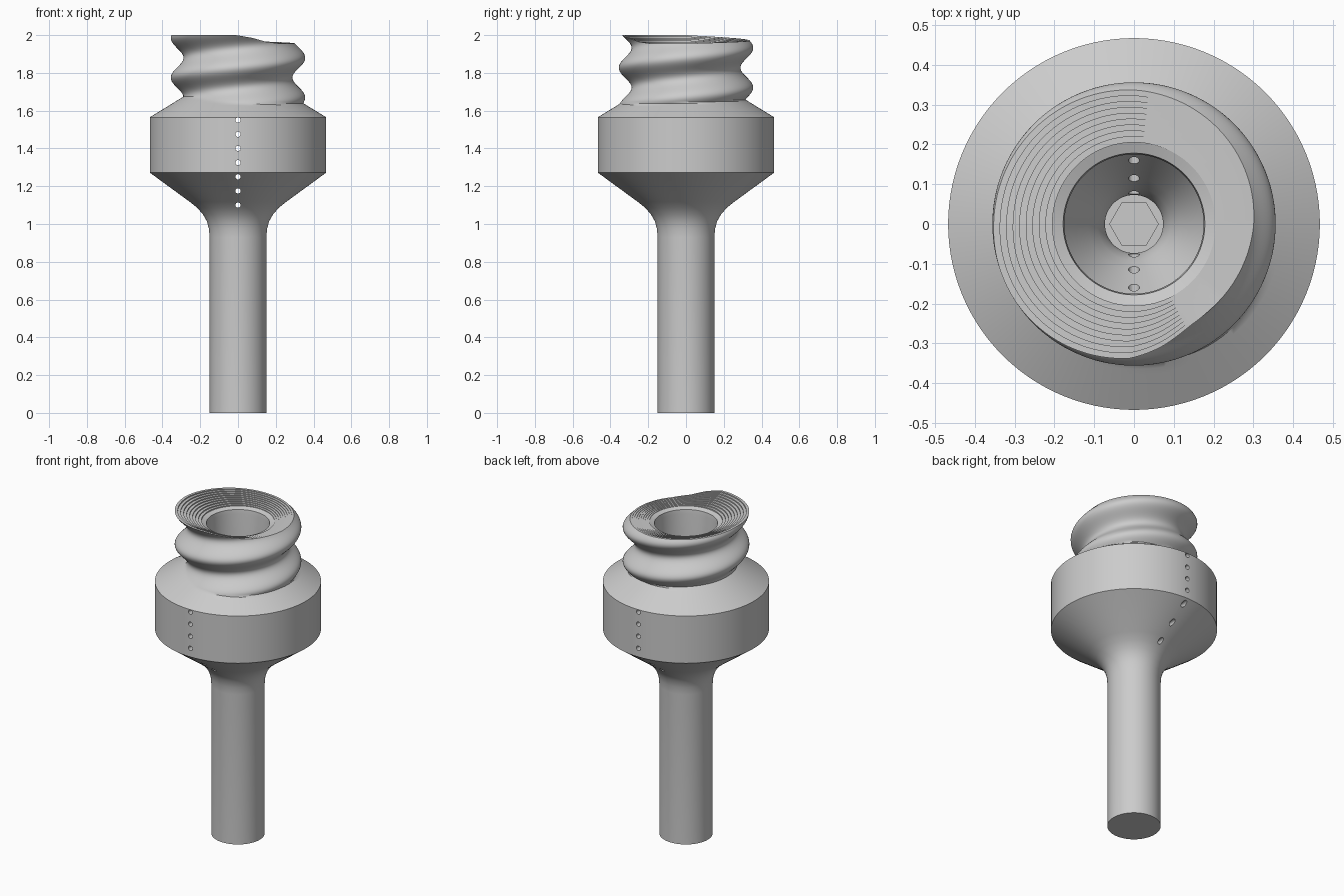
import bpy, bmesh, math
from mathutils import Matrix

cube = bpy.data.objects.get("Cube")
if cube:
    bpy.data.objects.remove(cube, do_unlink=True)

mat = bpy.data.materials.new("plain_grey")
mat.use_nodes = True
GREY = (0.6, 0.6, 0.6, 1)
mat.diffuse_color = GREY
mat.node_tree.nodes["Principled BSDF"].inputs["Base Color"].default_value = GREY

SEG = 180
PITCH = 0.21
CREST = 1.67        # height of the lowest thread crest at +x
BASE = 1.565        # top edge of the wide drum


def lerp(a, b, t):
    return a + (b - a) * t


def rim_height(deg):
    """Helical top edge that climbs round the neck, then drops back."""
    keys = [(0, 1.955), (90, 1.97), (180, 2), (268, 2), (284, 1.985),
            (300, 1.965), (320, 1.955), (360, 1.955)]
    for (a, za), (b, zb) in zip(keys, keys[1:]):
        if deg <= b:
            return lerp(za, zb, (deg - a) / (b - a))


def neck_radius(z, turn):
    """Rounded screw thread, merged with the sloping shoulder."""
    thread = 0.322 + 0.034 * math.cos(math.tau * ((z - CREST) / PITCH - turn))
    return max(thread, 0.467 - (z - BASE) * 1.63)


def section(turn):
    """Radius and height points from the foot, over the rim, to the bore floor."""
    pts = [(0.15, 0), (0.15, 0.93), (0.154, 0.975), (0.165, 1.015),
           (0.185, 1.05), (0.215, 1.085), (0.255, 1.117),
           (0.467, 1.272), (0.467, BASE)]
    top = rim_height(turn * 360)
    rows = 48
    for i in range(1, rows + 1):
        z = lerp(BASE, top, i / rows)
        pts.append((neck_radius(z, turn), z))
    # fine terraces stepping down into the mouth
    edge, steps = pts[-1][0], 9
    for i in range(1, steps + 1):
        r = lerp(edge, 0.205, i / steps)
        pts += [(r, lerp(top, 1.935, (i - 1) / steps)),
                (r, lerp(top, 1.935, i / steps))]
    # funnel shaped bore
    pts += [(0.178, 1.925), (0.175, 1.9), (0.175, 1.275), (0.16, 1.25),
            (0.115, 1.175), (0.092, 1.135), (0.079, 1.105),
            (0.073, 1.075), (0.073, 0.98)]
    return pts


def make_object(name, bm):
    bmesh.ops.recalc_face_normals(bm, faces=bm.faces)
    mesh = bpy.data.meshes.new(name)
    bm.to_mesh(mesh)
    bm.free()
    mesh.materials.append(mat)
    obj = bpy.data.objects.new(name, mesh)
    bpy.context.collection.objects.link(obj)
    return obj


# Threaded body: stem, drum, neck and bore in one skin
bm = bmesh.new()
cols = []
for s in range(SEG):
    turn = s / SEG
    c, n = math.cos(math.tau * turn), math.sin(math.tau * turn)
    cols.append([bm.verts.new((r * c, r * n, z)) for r, z in section(turn)])
for a, b in zip(cols, cols[1:] + cols[:1]):
    for i in range(len(a) - 1):
        bm.faces.new((a[i], b[i], b[i + 1], a[i + 1]))
bm.faces.new([col[0] for col in reversed(cols)])
bm.faces.new([col[-1] for col in cols])
body = make_object("threaded_body", bm)

# Cutter: a row of cross holes and the hexagonal socket
bm = bmesh.new()
for k in range(7):
    place = Matrix.Translation((0, 0, 1.1 + 0.075 * k)) @ Matrix.Rotation(math.pi / 2, 4, "X")
    bmesh.ops.create_cone(bm, cap_ends=True, segments=20, radius1=0.014,
                          radius2=0.014, depth=1.2, matrix=place)
bmesh.ops.create_cone(bm, cap_ends=True, segments=6, radius1=0.061, radius2=0.061,
                      depth=0.12, matrix=Matrix.Translation((0, 0, 0.97))
                      @ Matrix.Rotation(math.pi / 2, 4, "Z"))
cutter = make_object("hole_cutter", bm)
cutter.hide_render = True

mod = body.modifiers.new("holes", "BOOLEAN")
mod.operation = "DIFFERENCE"
mod.solver = "EXACT"
mod.object = cutter
bpy.ops.object.select_all(action="DESELECT")
body.select_set(True)
bpy.context.view_layer.objects.active = body
bpy.ops.object.modifier_apply(modifier=mod.name)
bpy.data.objects.remove(cutter, do_unlink=True)
bpy.ops.object.shade_smooth_by_angle(angle=math.radians(30))
